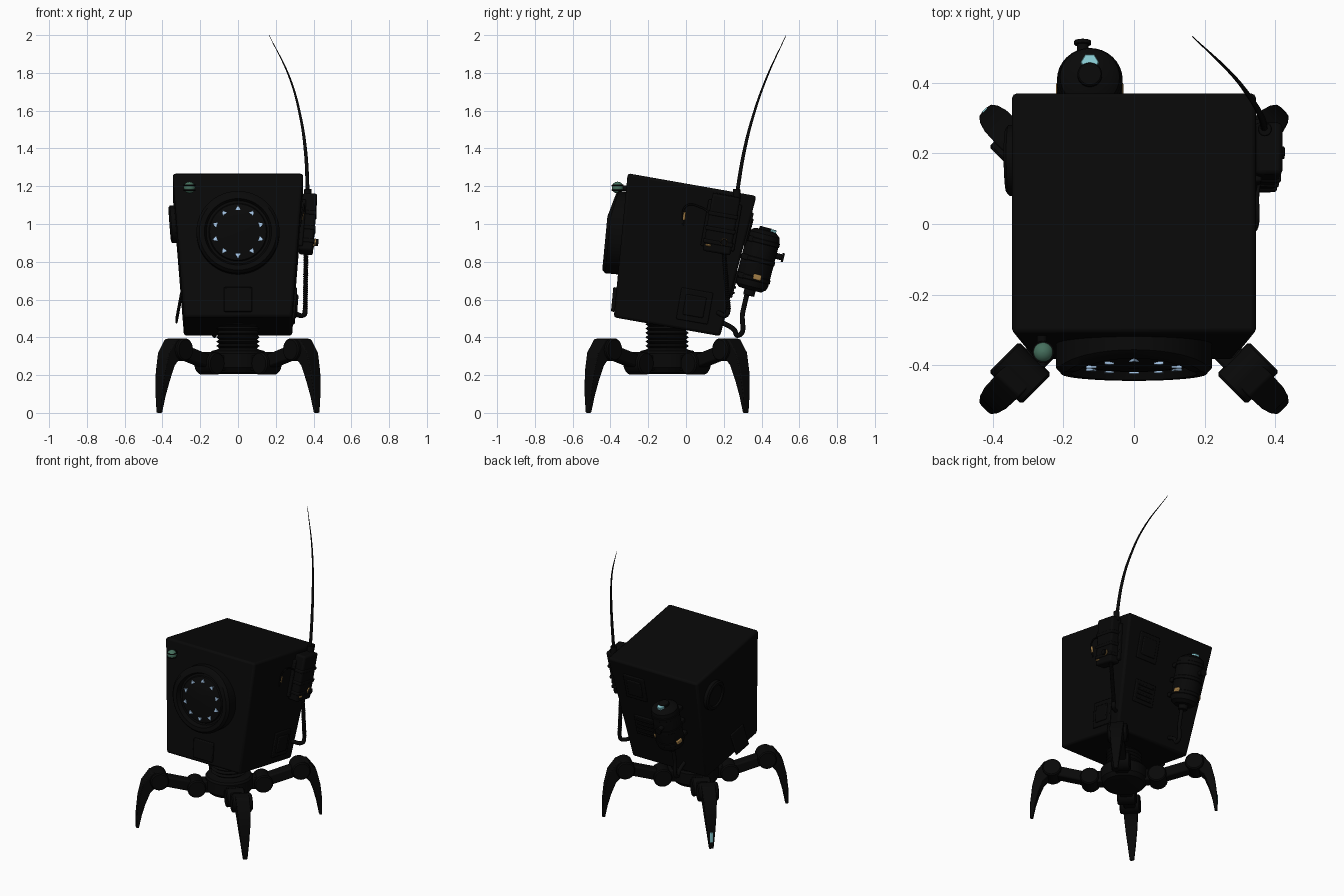
import bpy, bmesh
from math import sin, cos, pi, radians
from mathutils import Matrix, Vector

if "Cube" in bpy.data.objects:
    bpy.data.objects.remove(bpy.data.objects["Cube"])

T = lambda x, y, z: Matrix.Translation((x, y, z))
R = lambda deg, axis: Matrix.Rotation(radians(deg), 4, axis)


def mat(name, col):
    m = bpy.data.materials.new(name)
    m.diffuse_color = (*col, 1)
    m.use_nodes = True
    m.node_tree.nodes["Principled BSDF"].inputs["Base Color"].default_value = m.diffuse_color
    return m


DARK = mat("black_metal", (.0025, .0025, .0025))
GOLD = mat("brass", (.35, .2, .06))
CYAN = mat("cyan_light", (.25, .6, .65))
BLUE = mat("pale_blue_light", (.4, .6, .85))
GREEN = mat("green_glass", (.06, .16, .11))


def finish(name, bm, m, material, bevel=0):
    bmesh.ops.remove_doubles(bm, verts=bm.verts, dist=1e-5)
    bm.transform(m)
    bmesh.ops.recalc_face_normals(bm, faces=bm.faces)
    me = bpy.data.meshes.new(name)
    bm.to_mesh(me)
    bm.free()
    ob = bpy.data.objects.new(name, me)
    bpy.context.collection.objects.link(ob)
    me.materials.append(material)
    if bevel:
        b = ob.modifiers.new("bevel", 'BEVEL')
        b.width, b.segments = bevel, 2
    bpy.context.view_layer.objects.active = ob
    bpy.ops.object.select_all(action='DESELECT')
    ob.select_set(True)
    bpy.ops.object.shade_smooth_by_angle(angle=radians(35))
    return ob


def box(name, m, size, material=DARK, bevel=.006):
    bm = bmesh.new()
    bmesh.ops.create_cube(bm, size=1, matrix=Matrix.Diagonal((*size, 1)))
    return finish(name, bm, m, material, bevel)


def loft(name, rings, m, material=DARK, bevel=0):
    bm = bmesh.new()
    rows = [[bm.verts.new(p) for p in ring] for ring in rings]
    n = len(rows[0])
    for a, b in zip(rows, rows[1:]):
        for i in range(n):
            bm.faces.new((a[i], a[(i + 1) % n], b[(i + 1) % n], b[i]))
    for cap in (rows[0], rows[-1]):
        bm.faces.new(cap)
    return finish(name, bm, m, material, bevel)


def lathe(name, profile, m, material=DARK, n=32, warp=None):
    rings = [[(max(r, .0005) * cos(2 * pi * i / n), max(r, .0005) * sin(2 * pi * i / n), z)
              for i in range(n)] for r, z in profile]
    if warp:
        rings = [[warp(*p) for p in ring] for ring in rings]
    return loft(name, rings, m, material)


def cyl(name, m, r, h, material=DARK, n=24):
    c = min(r, h) * .12
    return lathe(name, [(r - c, -h / 2), (r, -h / 2 + c), (r, h / 2 - c), (r - c, h / 2)], m, material, n)


def tube(name, pts, r, material=DARK, radii=None, kind='BEZIER'):
    cu = bpy.data.curves.new(name, 'CURVE')
    cu.dimensions, cu.bevel_depth, cu.bevel_resolution, cu.use_fill_caps = '3D', r, 2, True
    sp = cu.splines.new(kind)
    ps = sp.bezier_points if kind == 'BEZIER' else sp.points
    ps.add(len(pts) - 1)
    for i, p in enumerate(pts):
        if kind == 'BEZIER':
            ps[i].co = p
            ps[i].handle_left_type = ps[i].handle_right_type = 'AUTO'
        else:
            ps[i].co = (*p, 1)
        ps[i].radius = radii[i] if radii else 1
    cu.materials.append(material)
    ob = bpy.data.objects.new(name, cu)
    bpy.context.collection.objects.link(ob)
    return ob


# Tilted, tapered body: frame B sits at its bottom centre
B = T(0, -.10, .46) @ R(-10, 'X')
SQ = ((-1, -1), (1, -1), (1, 1), (-1, 1))
loft("body", [[(x * h, y * h, w) for x, y in SQ] for h, w in ((.286, -.004), (.346, .76))], B, DARK, .014)


def face(side, u, w, out=0):
    """Frame on a body face: x along it, y up, z outward (0 front, 90 right, 180 back, -90 left)."""
    return B @ R(side, 'Z') @ T(u, -(.286 + .079 * w), w) @ R(94.5, 'X') @ T(0, 0, out)


# Front eye: ring sloping back at the top, recessed lens and ten lights
F = face(0, 0, .443)
slope = lambda x, y, z: (x, y, z * (1 - max(0, y - .08) / .14 * .45))
lathe("eye_ring", [(.22, -.01), (.22, .068), (.205, .085), (.178, .085), (.168, .055), (.155, .055),
                   (.15, .064), (.10, .07), (.05, .074), (0, .075)], F, DARK, 48, slope)
for i in range(10):
    a = radians(36 * i)
    x, y = .125 * cos(a + .314), .125 * sin(a + .314)
    cyl("eye_light", F @ T(*slope(x, y, .069)) @ R(36 * i + 18, 'Z'), .017, .008, BLUE, 3)
box("front_plate", face(0, 0, .09, .008), (.15, .13, .02))
cyl("lamp_stem", T(-.26, -.335, 1.19) @ R(90, 'X'), .014, .05)
lathe("lamp", [(.031 * cos(a * pi / 12), .031 * sin(a * pi / 12)) for a in range(-6, 7)],
      T(-.257, -.362, 1.193), GREEN, 20)
for z in (-.014, .012):
    cyl("lamp_guard", T(-.257, -.362, 1.193 + z), .0315, .006)

# Right side: antenna unit, latches, panel and handle
M = face(90, .19, .575)
box("antenna_unit", M @ T(0, .01, .038), (.15, .31, .076), DARK, .012)
box("unit_back_plate", M @ T(0, 0, .008), (.18, .25, .025))
for y in (-.09, -.02, .06):
    box("unit_band", M @ T(0, y, .042), (.16, .022, .076))
cyl("unit_knob", M @ T(.03, -.08, .088), .018, .025)
cyl("unit_knob_ring", M @ T(.03, -.08, .084), .02, .008, GOLD)
box("unit_clip", M @ T(-.05, -.11, .075), (.03, .012, .02), GOLD)
cyl("antenna_socket", T(.37, .268, 1.15), .02, .07)
box("side_panel", face(90, .125, .13, .004), (.17, .17, .014))
box("side_panel_inset", face(90, .125, .13, .012), (.11, .11, .014))
H = face(90, .03, .60)
tube("side_handle", [H @ Vector(p) for p in ((-.04, -.06, 0), (-.04, .045, .012), (.04, .05, .012), (.09, .03, .02))],
     .005)
tube("handle_sleeve", [H @ Vector(p) for p in ((-.04, -.03, .006), (-.043, .01, .01))], .007, GOLD)

# Whip antenna
tube("antenna", [(.37, .265, 1.13), (.358, .307, 1.38), (.33, .355, 1.57), (.275, .425, 1.77), (.165, .53, 1.999)],
     .011, DARK, [1, .85, .65, .45, .12])

# Coiled cord hanging from the unit
coil, path = [], [Vector(p) for p in ((.36, .2, .86), (.356, .225, .55), (.35, .215, .52), (.29, .17, .53))]
for i in range(241):
    t = i / 240
    p = path[0].lerp(path[1], t)
    coil.append((p.x + .009 * cos(i * .8), p.y + .009 * sin(i * .8), p.z))
tube("coiled_cord", coil, .005, DARK, None, 'POLY').data.bevel_resolution = 1
tube("cord_end", path[1:], .013)

# Left side: round hatch and loose flap
D = face(-90, -.182, .58)
lathe("round_hatch", [(.1, -.005), (.1, .022), (.09, .03), (.075, .03), (.07, .02), (.03, .02), (0, .026)], D)
box("loose_flap", face(-90, .06, .09, .02) @ R(-15, 'X'), (.14, .15, .012))

# Back: tank with bands, brackets, hose and panels
K = face(180, .125, .435, .092) @ R(-90, 'X')
lathe("tank", [(0, -.165), (.06, -.163), (.083, -.145), (.089, -.12), (.089, .11), (.084, .14), (.06, .16),
               (0, .168)], K)
for z in (-.10, .0, .10):
    cyl("tank_band", K @ T(0, 0, z), .093, .025, DARK, 32)
    box("tank_bracket", K @ T(0, .05, z), (.15, .08, .03))
for x in (-.07, .07):
    box("tank_label", K @ T(x, -.02, -.09), (.05, .045, .03), GOLD)
cyl("tank_cap", K @ T(0, 0, .163), .035, .03)
cyl("tank_light", K @ T(0, -.035, .166), .026, .02, CYAN, 6)
cyl("tank_valve", K @ T(.02, -.10, .045) @ R(90, 'X'), .016, .06)
cyl("valve_wheel", K @ T(.02, -.125, .045) @ R(90, 'X'), .024, .012)
cyl("tank_outlet", K @ T(0, 0, -.175), .03, .04)
tube("tank_hose", [(-.125, .335, .68), (-.125, .30, .53), (-.125, .275, .41), (-.125, .255, .44), (-.125, .19, .48)],
     .013)
box("back_panel", face(180, -.16, .58, .003), (.16, .18, .014))
box("back_panel_inset", face(180, -.16, .58, .010), (.11, .12, .014))
box("back_vent", face(180, -.13, .28, .003), (.16, .15, .014))
for i in range(4):
    box("vent_slat", face(180, -.13, .235 + .03 * i, .011), (.12, .012, .012), DARK, .002)

# Bellows neck and hub
bellows = [(.115 if i % 2 else .1, .32 + .0115 * i) for i in range(15)]
lathe("neck", bellows, T(0, -.10, 0))
lathe("hub", [(.09, .205), (.13, .215), (.15, .24), (.15, .315), (.14, .328), (.11, .335)], T(0, -.10, 0))

# Four legs: hip, arm, knee and tapering claw
outer = [(.45, .395), (.505, .39), (.558, .32), (.583, .22), (.596, .11), (.598, 0)]
inner = [(.44, .30), (.475, .29), (.513, .25), (.543, .17), (.564, .09), (.58, 0)]
width = (.09, .09, .085, .07, .05, .028)
for a in (45, 135, 225, 315):
    L = T(0, -.10, 0) @ R(a, 'Z')
    box("leg_root", L @ T(.16, 0, .265), (.12, .08, .08))
    cyl("hip_joint", L @ T(.215, 0, .262) @ R(90, 'X'), .06, .12)
    box("leg_arm", L @ T(.34, 0, .30) @ R(-16, 'Y'), (.24, .075, .07), DARK, .01)
    cyl("knee_joint", L @ T(.455, 0, .335) @ R(90, 'X'), .06, .13)
    loft("claw", [[(o[0], -w / 2, o[1]), (o[0], w / 2, o[1]), (i[0], w / 2, i[1]), (i[0], -w / 2, i[1])]
                  for o, i, w in zip(outer, inner, width)], L, DARK, .005)
    if a == 135:
        box("foot_mark", L @ T(.592, 0, .08), (.014, .02, .07), CYAN, .003)
